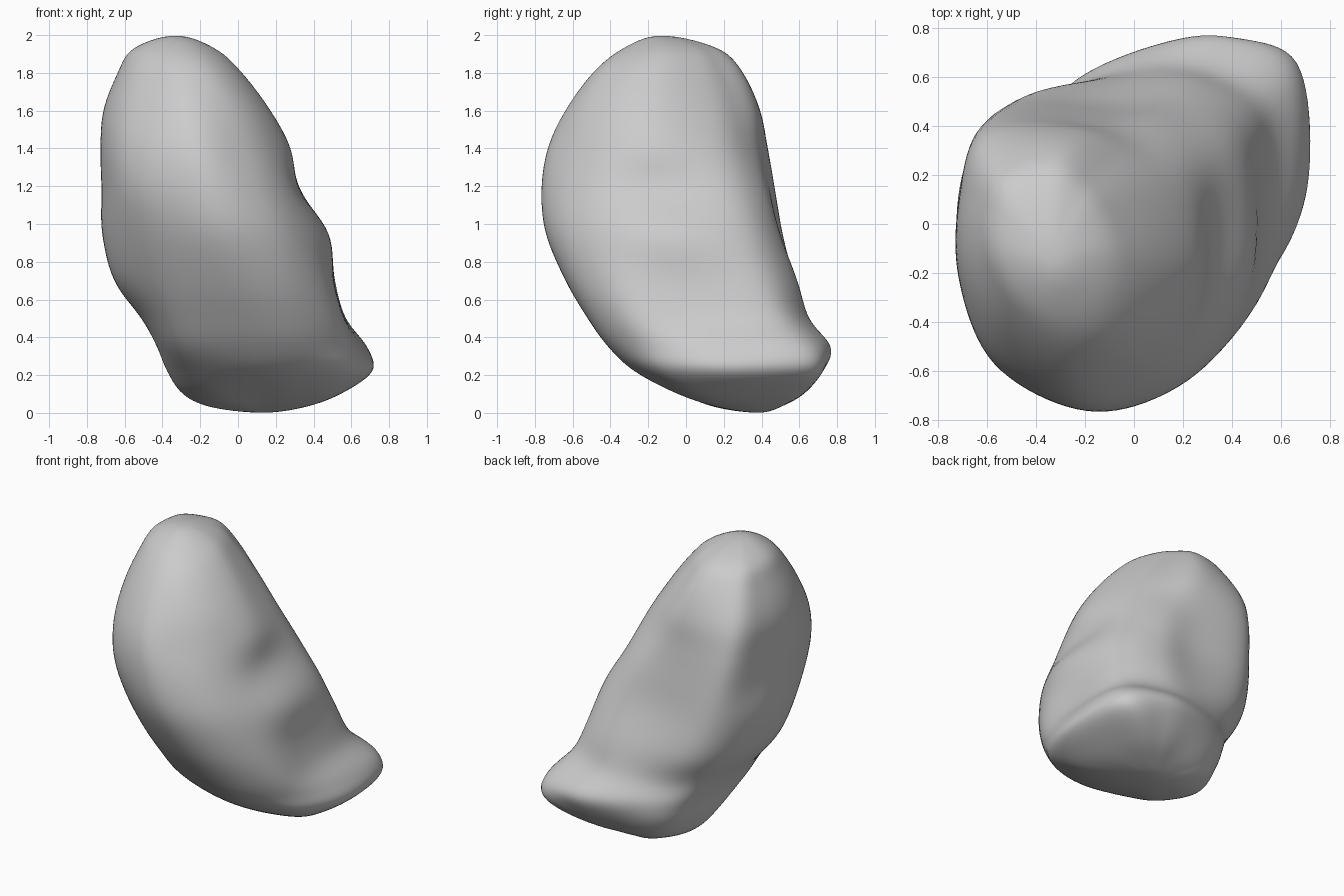
import bpy, bmesh, math
from mathutils import Vector

cube = bpy.data.objects.get("Cube")
if cube:
    bpy.data.objects.remove(cube)

# Directions, in degrees from +x, along which every section is measured
ANGLES = [math.radians(a) for a in (0, 40, 65, 90, 125, 150, 185, 225, 265, 295, 325)]
# Horizontal sections: height, then one radius for each direction
SECTIONS = [
    (.03, .19, .18, .16, .15, .18, .25, .31, .26, .18, .19, .20),
    (.10, .40, .43, .36, .31, .34, .40, .44, .40, .33, .37, .43),
    (.22, .60, .70, .56, .48, .48, .48, .49, .49, .48, .52, .58),
    (.35, .59, .75, .69, .59, .55, .52, .51, .56, .54, .58, .59),
    (.50, .525, .655, .63, .58, .58, .58, .55, .58, .57, .605, .595),
    (.70, .52, .65, .66, .61, .69, .68, .64, .60, .605, .62, .585),
    (.95, .56, .645, .65, .60, .735, .705, .63, .61, .635, .615, .565),
    (1.18, .46, .58, .62, .60, .74, .65, .575, .60, .615, .57, .51),
    (1.40, .475, .52, .55, .58, .71, .595, .525, .54, .565, .51, .475),
    (1.60, .42, .435, .48, .55, .635, .53, .45, .44, .475, .455, .43),
    (1.80, .32, .32, .36, .44, .465, .385, .325, .315, .35, .365, .34),
    (1.93, .21, .21, .235, .28, .29, .25, .215, .20, .22, .23, .22),
]
BOTTOM, TOP = Vector((.13, .38, 0)), Vector((-.33, -.13, 2))
AROUND, STEPS = 110, 7


def spline(a, b, c, d, t):
    """Catmull-Rom between b and c."""
    return b + (c - a) * (t / 2) + (a * 2 - b * 5 + c * 4 - d) * (t * t / 2) \
        + (b * 3 - a - c * 3 + d) * (t ** 3 / 2)


def section_ring(section):
    """Closed smooth ring around the leaning, bowed core line."""
    z, *radii = section
    centre = Vector((.17 - .26 * z, .37 - .75 * z + .26 * z * z, z))
    points = [centre + Vector((math.cos(a), math.sin(a), 0)) * r
              for a, r in zip(ANGLES, radii)]
    count, ring = len(points), []
    for i in range(AROUND):
        k, t = divmod(i * count / AROUND, 1)
        ring.append(spline(*(points[(int(k) + j) % count] for j in (-1, 0, 1, 2)), t))
    return ring


def beyond(ring):
    """Ring turned half way round, to carry the curve over a pole."""
    return ring[AROUND // 2:] + ring[:AROUND // 2]


# Loft the rings, with turned rings beyond each pole so the ends stay round
core = [section_ring(s) for s in SECTIONS]
rings = [beyond(core[0]), [BOTTOM] * AROUND, *core, [TOP] * AROUND, beyond(core[-1])]

bm = bmesh.new()
low, high = bm.verts.new(BOTTOM), bm.verts.new(TOP)
loops = []
for k in range(1, len(rings) - 2):
    for s in range(1 if k == 1 else 0, STEPS):
        loops.append([bm.verts.new(spline(*(rings[k + j][i] for j in (-1, 0, 1, 2)), s / STEPS))
                      for i in range(AROUND)])
for i in range(AROUND):
    n = (i + 1) % AROUND
    bm.faces.new((low, loops[0][n], loops[0][i]))
    bm.faces.new((high, loops[-1][i], loops[-1][n]))
    for a, b in zip(loops, loops[1:]):
        bm.faces.new((a[i], a[n], b[n], b[i]))

# Relax the lofted surface slightly
for _ in range(6):
    bmesh.ops.smooth_vert(bm, verts=bm.verts, factor=.5, use_axis_x=True,
                          use_axis_y=True, use_axis_z=True)
bmesh.ops.recalc_face_normals(bm, faces=bm.faces)

mesh = bpy.data.meshes.new("rounded_stone")
bm.to_mesh(mesh)
bm.free()
stone = bpy.data.objects.new("rounded_stone", mesh)
bpy.context.collection.objects.link(stone)
for poly in mesh.polygons:
    poly.use_smooth = True

# Plain grey finish
grey = bpy.data.materials.new("stone_grey")
grey.use_nodes = True
colour = (.6, .6, .6, 1)
grey.diffuse_color = colour
grey.node_tree.nodes["Principled BSDF"].inputs["Base Color"].default_value = colour
mesh.materials.append(grey)
